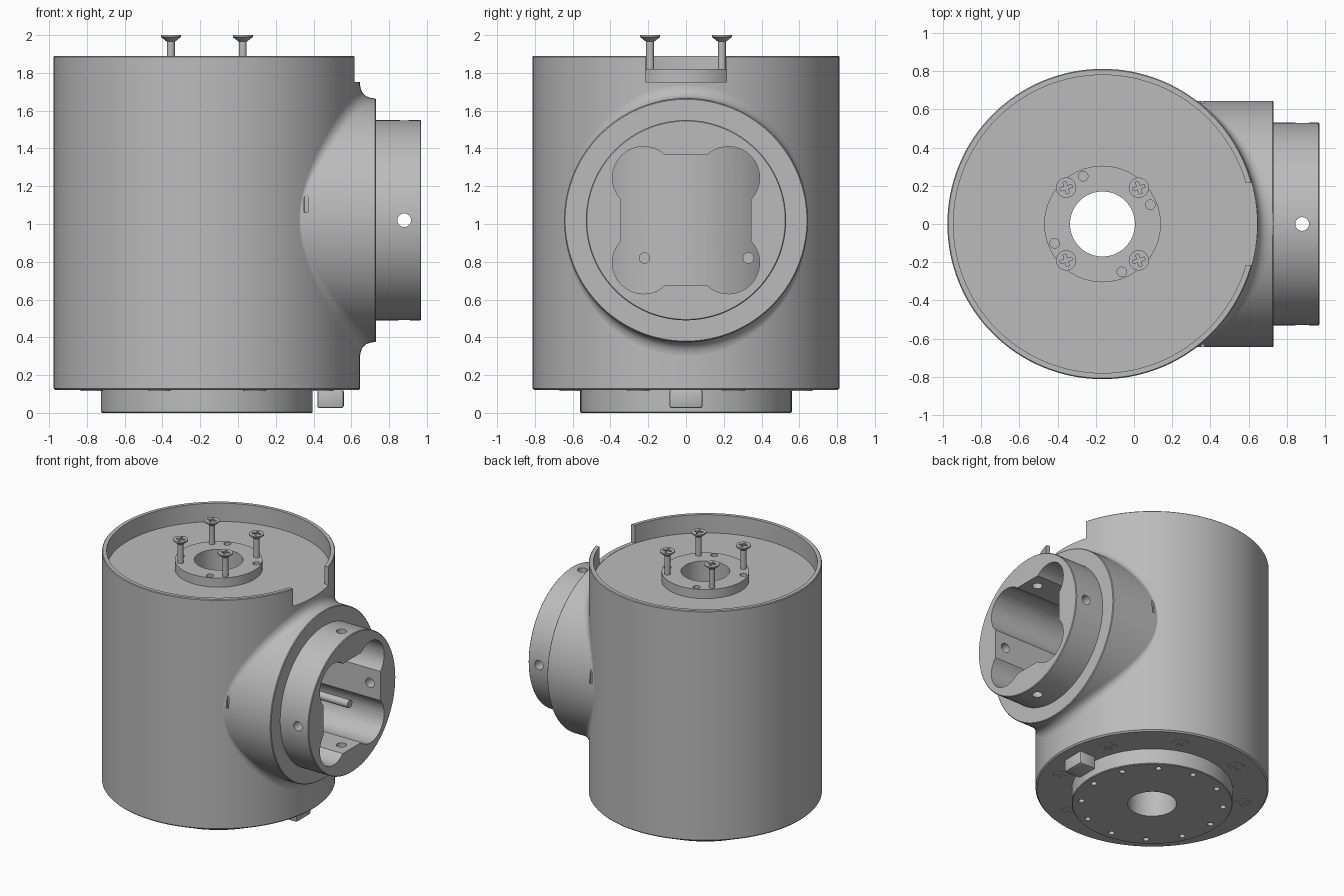
import bpy, bmesh
from math import sin, cos, pi, sqrt, radians
from mathutils import Matrix, Vector

if "Cube" in bpy.data.objects:
    bpy.data.objects.remove(bpy.data.objects["Cube"])

CX = -0.165            # axis of the main housing
BODY_R = 0.812
PORT_Z, PORT_R = 1.02, 0.645
AXES = {"z": Matrix(), "x": Matrix.Rotation(pi / 2, 4, "Y"), "y": Matrix.Rotation(-pi / 2, 4, "X")}
parts = []


def finish(name, bm, keep=True):
    bmesh.ops.recalc_face_normals(bm, faces=bm.faces)
    mesh = bpy.data.meshes.new(name)
    bm.to_mesh(mesh)
    bm.free()
    obj = bpy.data.objects.new(name, mesh)
    bpy.context.collection.objects.link(obj)
    if keep:
        parts.append(obj)
    else:
        obj.hide_render = True
    return obj


def lathe(name, profile, at=(0, 0, 0), axis="z", seg=96, keep=True):
    """Revolve a closed loop of (radius, height) points."""
    bm = bmesh.new()
    place = Matrix.Translation(at) @ AXES[axis]
    rings = []
    for i in range(seg):
        a = 2 * pi * i / seg
        rings.append([bm.verts.new(place @ Vector((r * cos(a), r * sin(a), h))) for r, h in profile])
    n = len(profile)
    for i in range(seg):
        p, q = rings[i], rings[(i + 1) % seg]
        for j in range(n):
            k = (j + 1) % n
            if profile[j][0] or profile[k][0]:
                bm.faces.new((p[j], q[j], q[k], p[k]))
    bmesh.ops.remove_doubles(bm, verts=bm.verts, dist=1e-6)
    return finish(name, bm, keep)


def rod(name, r, lo, hi, at=(0, 0, 0), axis="z", seg=24, keep=True):
    return lathe(name, [(0, lo), (r, lo), (r, hi), (0, hi)], at, axis, seg, keep)


def box(name, center, size, turn=0, keep=True, bevel=0):
    bm = bmesh.new()
    m = Matrix.Translation(center) @ Matrix.Rotation(turn, 4, "Z") @ Matrix.Diagonal((*size, 1))
    bmesh.ops.create_cube(bm, size=1, matrix=m)
    if bevel:
        bmesh.ops.bevel(bm, geom=bm.edges[:], offset=bevel, segments=2, affect="EDGES", profile=0.5)
    return finish(name, bm, keep)


def cut(obj, *cutters, remove=True):
    for c in cutters:
        mod = obj.modifiers.new("cut", "BOOLEAN")
        mod.operation, mod.solver, mod.object = "DIFFERENCE", "EXACT", c
        dg = bpy.context.evaluated_depsgraph_get()
        mesh = bpy.data.meshes.new_from_object(obj.evaluated_get(dg))
        obj.modifiers.clear()
        obj.data = mesh
        if remove:
            bpy.data.objects.remove(c)


def polar(r, deg):
    return CX + r * cos(radians(deg)), r * sin(radians(deg))


# Main housing with raised rim, floor and centre bore
housing = lathe("housing", [(0.17, 0.12), (0.802, 0.12), (BODY_R, 0.13), (BODY_R, 1.885), (0.807, 1.89),
                            (0.78, 1.89), (0.78, 1.75), (0.17, 1.75)], (CX, 0, 0), seg=128)
cut(housing, box("rim_notch", (0.62, 0, 1.852), (0.4, 0.43, 0.2), keep=False))

# Side port with stepped collar
port = lathe("side_port", [(0, 0.1), (PORT_R, 0.1), (PORT_R, 0.725), (0.64, 0.73), (0.53, 0.73),
                           (0.53, 0.965), (0.525, 0.97), (0, 0.97)], (0, 0, PORT_Z), "x", 128)

# Four-lobed pocket, ending on the round inner core
bm = bmesh.new()
outline = []
for q in range(4):
    turn = Matrix.Rotation(q * pi / 2, 2)
    for i in range(17):
        a = radians(-43.3 + 176.6 * i / 16)
        outline.append(turn @ Vector((0.225 + 0.165 * cos(a), 0.225 + 0.165 * sin(a))))
base = bm.faces.new([bm.verts.new((0.15, p.x, PORT_Z + p.y)) for p in outline])
new = bmesh.ops.extrude_face_region(bm, geom=[base])["geom"]
bmesh.ops.translate(bm, vec=(0.95, 0, 0), verts=[v for v in new if isinstance(v, bmesh.types.BMVert)])
pocket = finish("pocket", bm, keep=False)
cut(pocket, rod("core", 0.58, 0.3, 1.7, (CX, 0, 0), seg=96, keep=False))
cut(housing, pocket, remove=False)
cut(port, pocket)

# Cross holes through the collar
cut(port, rod("hole_y", 0.036, -0.7, 0.7, (0.88, 0, PORT_Z), "y", keep=False),
    rod("hole_z", 0.036, -0.7, 0.7, (0.88, 0, PORT_Z), "z", keep=False))

# Blended fillet where the port meets the housing
bm = bmesh.new()
N, M = 128, 8
rows = []
for i in range(N):
    a = 2 * pi * i / N
    d = 0.004 + 0.078 * sin(a) ** 2

    def on_body(r, out):
        x = CX + sqrt(BODY_R ** 2 - (r * cos(a)) ** 2) + out
        return Vector((x, r * cos(a), PORT_Z + r * sin(a)))
    p0, p1, p2 = on_body(PORT_R + d, -0.001), on_body(PORT_R, 0.0), on_body(PORT_R, d)
    rows.append([bm.verts.new(p0 * (1 - t) ** 2 + p1 * 2 * t * (1 - t) + p2 * t * t)
                 for t in (j / M for j in range(M + 1))])
for i in range(N):
    p, q = rows[i], rows[(i + 1) % N]
    for j in range(M):
        bm.faces.new((p[j], q[j], q[j + 1], p[j + 1]))
finish("port_fillet", bm)

# Small slots on both flanks of the port
for s in (-1, 1):
    cut(port, box("slot", (0.36, s * PORT_R, PORT_Z + 0.09), (0.02, 0.04, 0.1), keep=False))

# Locating pins inside the pocket
for y in (-0.22, 0.33):
    rod("pocket_pin", 0.03, 0.25, 0.72, (0, y, 0.82), "x")

# Top flange with bore and four small holes
flange = lathe("top_flange", [(0.17, 1.74), (0.305, 1.74), (0.305, 1.82), (0.17, 1.82)], (CX, 0, 0))
for k in range(4):
    x, y = polar(0.27, 22 + 90 * k)
    cut(flange, rod("flange_hole", 0.025, 1.77, 1.9, (x, y, 0), keep=False))


def cross_cut(obj, x, y, z, turn):
    for extra in (0, pi / 2):
        cut(obj, box("cross", (x, y, z), (0.065, 0.016, 0.03), turn + extra, keep=False))


# Raised countersunk screws above the flange
for k in range(4):
    x, y = polar(0.269, 45 + 90 * k)
    screw = lathe("flange_screw", [(0, 1.78), (0.021, 1.78), (0.021, 1.965), (0.053, 1.99),
                                   (0.053, 2.0), (0, 2.0)], (x, y, 0), seg=24)
    cross_cut(screw, x, y, 2.0, 0.3)

# Bottom disc with a ring of small holes
disc = lathe("bottom_disc", [(0.17, 0), (0.555, 0), (0.56, 0.005), (0.56, 0.13), (0.17, 0.13)], (CX, 0, 0))
for k in range(12):
    x, y = polar(0.495, 25 + 30 * k)
    cut(disc, rod("disc_hole", 0.021, -0.1, 0.05, (x, y, 0), seg=16, keep=False))

# Screws around the underside
for k in range(8):
    x, y = polar(0.66, 22.5 + 45 * k)
    head = rod("base_screw", 0.06, 0.115, 0.14, (x, y, 0))
    cross_cut(head, x, y, 0.115, 0.4 * k)

# Key block below the port
box("key_block", (0.49, 0, 0.075), (0.14, 0.175, 0.1), bevel=0.012)

# One grey finish, smooth shading with sharp edges kept
grey = bpy.data.materials.new("machined grey")
grey.use_nodes = True
color = (0.5, 0.5, 0.5, 1)
grey.diffuse_color = color
grey.node_tree.nodes["Principled BSDF"].inputs["Base Color"].default_value = color
bpy.ops.object.select_all(action="DESELECT")
for obj in parts:
    obj.data.materials.clear()
    obj.data.materials.append(grey)
    for f in obj.data.polygons:
        f.material_index = 0
    obj.select_set(True)
bpy.context.view_layer.objects.active = parts[0]
bpy.ops.object.shade_smooth_by_angle(angle=radians(30))
